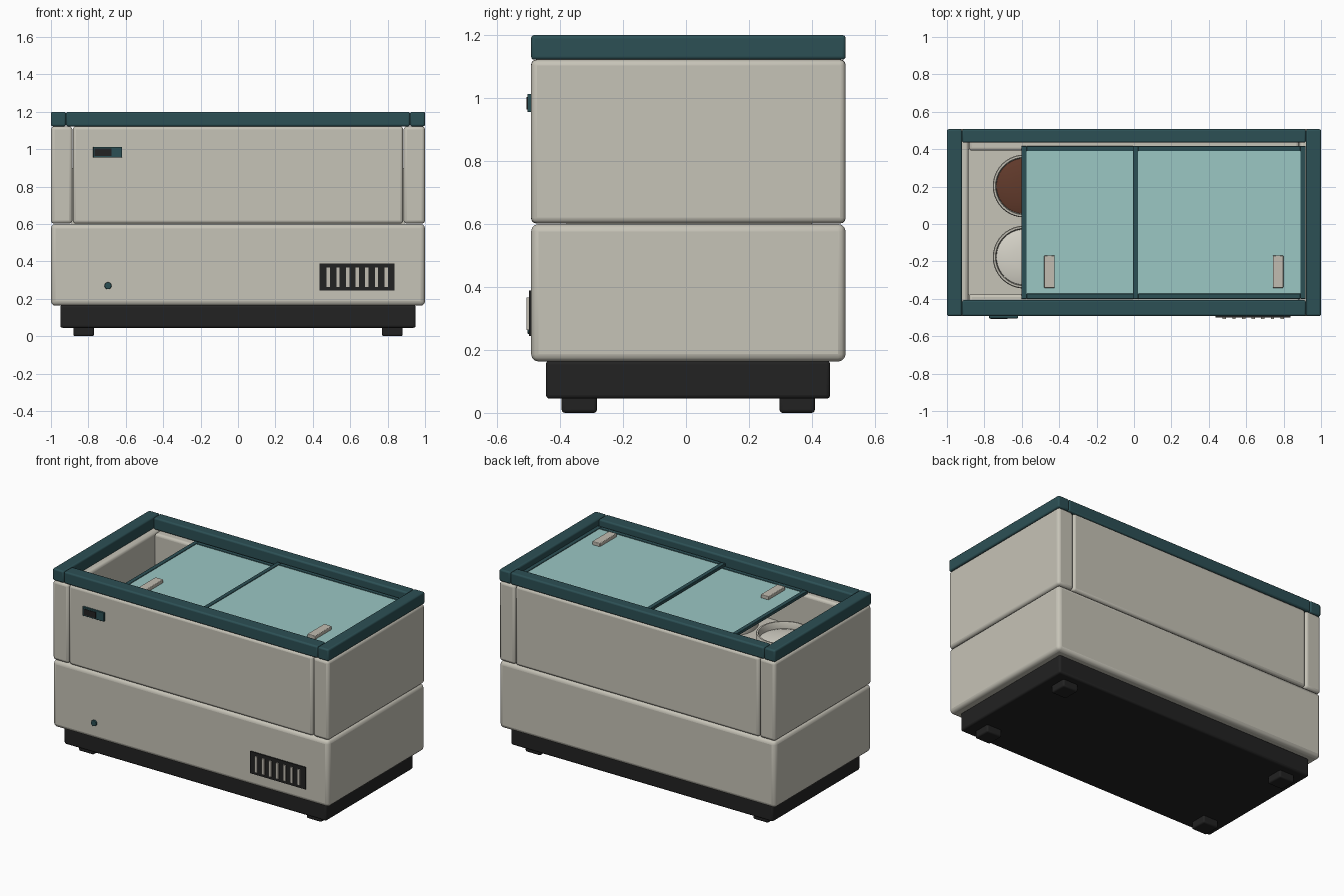
import bpy, bmesh, math
from mathutils import Matrix, Vector

cube = bpy.data.objects.get("Cube")
if cube:
    bpy.data.objects.remove(cube, do_unlink=True)


def material(name, hex_colour):
    def linear(c):
        return c / 12.92 if c <= 0.04045 else ((c + 0.055) / 1.055) ** 2.4
    rgba = [linear(int(hex_colour[i:i + 2], 16) / 255) for i in (0, 2, 4)] + [1]
    m = bpy.data.materials.new(name)
    m.use_nodes = True
    m.diffuse_color = rgba
    bsdf = m.node_tree.nodes["Principled BSDF"]
    bsdf.inputs["Base Color"].default_value = rgba
    bsdf.inputs["Roughness"].default_value = 0.6
    return m


CREAM = material("cream enamel", "c6c3b7")
TEAL = material("dark teal trim", "2c5055")
GLASS = material("pale aqua glass", "9bc7c4")
BLACK = material("black plastic", "222222")
GREY = material("warm grey handle", "c1bcb1")
BROWN = material("chocolate", "613a2b")
VANILLA = material("vanilla", "d6d3c8")


def finish(name, bm, mat, bevel=0.0):
    mesh = bpy.data.meshes.new(name)
    bm.to_mesh(mesh)
    bm.free()
    mesh.materials.append(mat)
    ob = bpy.data.objects.new(name, mesh)
    bpy.context.collection.objects.link(ob)
    if bevel:
        mod = ob.modifiers.new("Bevel", "BEVEL")
        mod.width = bevel
        mod.segments = 3
    bpy.ops.object.select_all(action="DESELECT")
    ob.select_set(True)
    bpy.context.view_layer.objects.active = ob
    bpy.ops.object.shade_smooth_by_angle(angle=math.radians(35))
    return ob


def box(name, x, y, z, mat, bevel=0.0):
    """Box from (min, max) ranges on each axis."""
    bm = bmesh.new()
    bmesh.ops.create_cube(bm, size=1)
    for v in bm.verts:
        v.co = [r[0] if c < 0 else r[1] for c, r in zip(v.co, (x, y, z))]
    return finish(name, bm, mat, bevel)


def lathe(name, profile, centre, mat, steps=40):
    """Spin a radius/height profile around the vertical axis."""
    bm = bmesh.new()
    verts = [bm.verts.new((r, 0, z)) for r, z in profile]
    edges = [bm.edges.new(p) for p in zip(verts, verts[1:])]
    bmesh.ops.spin(bm, geom=verts + edges, cent=(0, 0, 0), axis=(0, 0, 1),
                   angle=math.tau, steps=steps)
    bmesh.ops.remove_doubles(bm, verts=bm.verts, dist=0.0005)
    bmesh.ops.recalc_face_normals(bm, faces=bm.faces)
    bmesh.ops.translate(bm, verts=bm.verts, vec=centre)
    return finish(name, bm, mat)


FRONT, BACK = -0.492, 0.507

# Base and feet
box("base_plinth", (-0.95, 0.95), (-0.445, 0.458), (0.045, 0.166), BLACK, 0.012)
for sx, side in ((-1, "right"), (1, "left")):
    for y, end in ((-0.395, "front"), (0.297, "back")):
        xs = sorted((sx * 0.77, sx * 0.88))
        box(f"foot_{end}_{side}", xs, (y, y + 0.112), (0, 0.06), BLACK, 0.01)

# Cabinet
box("lower_body", (-1, 1), (FRONT, BACK), (0.163, 0.6), CREAM, 0.024)
WALL = (0.602, 1.122)
for sx, side in ((-1, "right"), (1, "left")):
    box(f"end_wall_{side}", sorted((sx * 0.885, sx)), (FRONT, BACK), WALL, CREAM, 0.018)
box("front_wall", (-0.883, 0.883), (FRONT, -0.375), WALL, CREAM, 0.016)
box("back_wall", (-0.883, 0.883), (0.392, BACK), WALL, CREAM, 0.016)
box("inner_deck", (-0.89, 0.89), (-0.38, 0.4), (0.59, 0.9), CREAM)

# Tubs with slightly domed contents
RIM = [(0.168, 0.895), (0.168, 0.942), (0.164, 0.948), (0.154, 0.948),
       (0.15, 0.942), (0.148, 0.9)]
FILL = [(0.15, 0.904), (0.12, 0.914), (0.06, 0.922), (0, 0.924)]
for i in range(4):
    for j, y in enumerate((-0.177, 0.203)):
        at = (-0.587 + i * 0.39, y, 0)
        lathe(f"tub_rim_{i}_{j}", RIM, at, CREAM)
        lathe(f"tub_filling_{i}_{j}", FILL, at, BROWN if (i + j) % 2 else VANILLA)

# Top trim frame
TOP = (1.122, 1.2)
for sx, side in ((-1, "right"), (1, "left")):
    box(f"top_trim_{side}", sorted((sx * 0.92, sx)), (FRONT, BACK), TOP, TEAL, 0.01)
box("top_trim_front", (-0.919, 0.919), (FRONT, -0.407), TOP, TEAL, 0.01)
box("top_trim_back", (-0.919, 0.919), (0.435, BACK), TOP, TEAL, 0.01)


# Sliding glass lids
def lid(name, x0, x1, z, handle_x):
    y0, y1, bar, top = -0.4, 0.417, 0.028, z + 0.02
    box(name + "_glass", (x0 + 0.01, x1 - 0.01), (y0 + 0.01, y1 - 0.01),
        (z + 0.004, z + 0.016), GLASS)
    for k, x in enumerate((x0, x1 - bar)):
        box(f"{name}_side_bar_{k}", (x, x + bar), (y0, y1), (z, top), TEAL, 0.003)
    for k, y in enumerate((y0, y1 - bar)):
        box(f"{name}_cross_bar_{k}", (x0 + bar, x1 - bar), (y, y + bar), (z, top), TEAL, 0.003)
    box(name + "_handle", (handle_x - 0.028, handle_x + 0.028), (-0.342, -0.168),
        (z + 0.014, z + 0.038), GREY, 0.004)


lid("lower_lid", -0.602, 0.315, 1.12, -0.452)
lid("upper_lid", -0.006, 0.918, 1.141, 0.77)

# Thermostat display
box("display_housing", (-0.775, -0.62), (-0.504, -0.48), (0.955, 1.013), TEAL, 0.003)
box("display_screen", (-0.766, -0.676), (-0.507, -0.5), (0.964, 1.003), BLACK)

# Ventilation grille
box("vent_panel", (0.435, 0.838), (-0.499, -0.48), (0.245, 0.389), BLACK)
for i in range(7):
    x = 0.483 + i * 0.0515
    box(f"vent_slat_{i}", (x - 0.009, x + 0.009), (-0.507, -0.495), (0.263, 0.367), GREY)

# Drain plug
bm = bmesh.new()
bmesh.ops.create_cone(bm, cap_ends=True, segments=24, radius1=0.019, radius2=0.019, depth=0.025,
                      matrix=Matrix.Translation(Vector((-0.695, -0.4915, 0.27)))
                      @ Matrix.Rotation(math.pi / 2, 4, "X"))
finish("drain_plug", bm, TEAL, 0.003)
